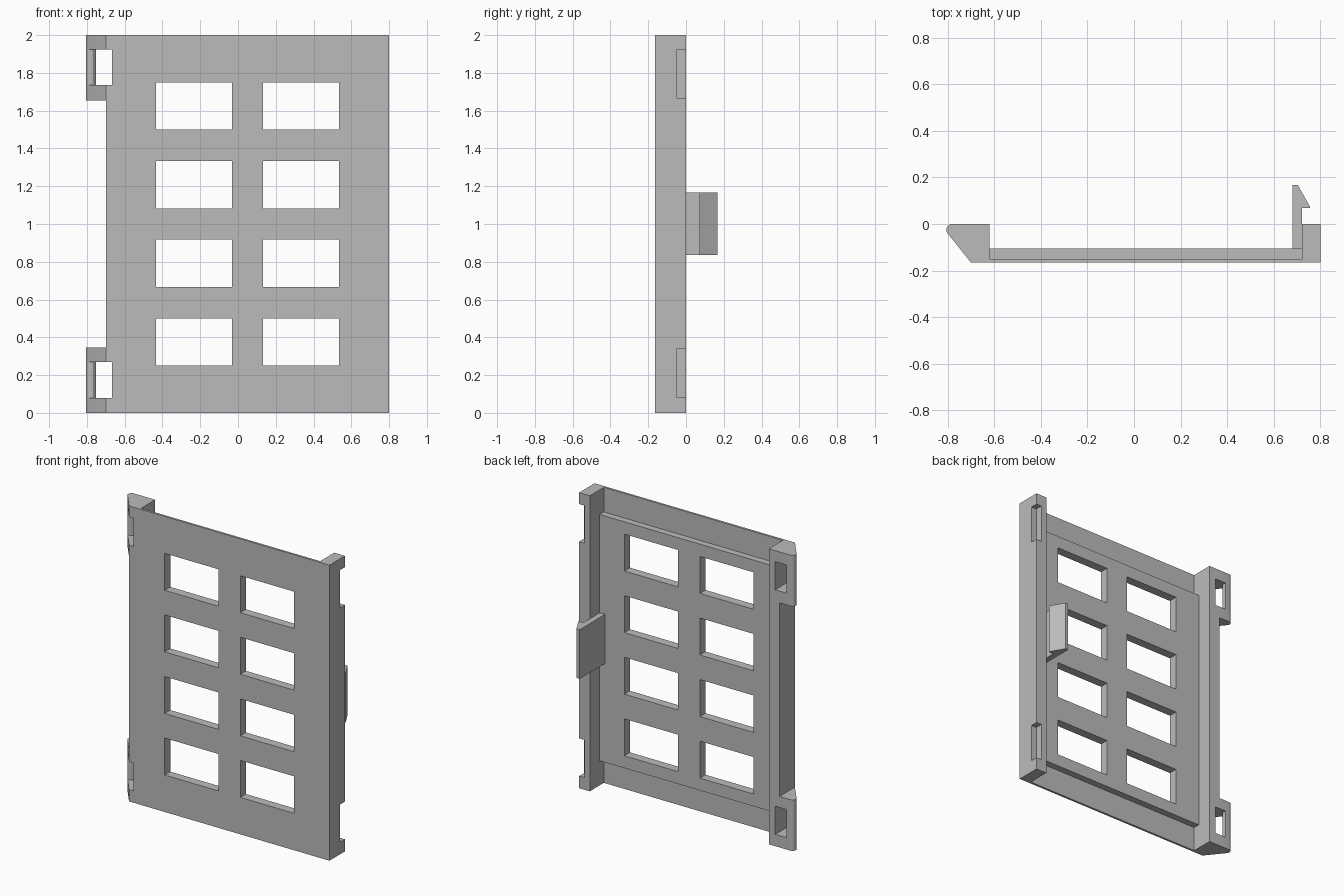
import bpy, bmesh, math

if "Cube" in bpy.data.objects:
    bpy.data.objects.remove(bpy.data.objects["Cube"], do_unlink=True)

grey = bpy.data.materials.new("plain grey")
grey.use_nodes = True
COLOUR = (0.5, 0.5, 0.5, 1)
grey.diffuse_color = COLOUR
grey.node_tree.nodes["Principled BSDF"].inputs["Base Color"].default_value = COLOUR


def extrude(name, points, low, high, axis="z"):
    """Extrude an (x, y) profile along z, or a (y, z) profile along x."""
    bm = bmesh.new()
    place = (lambda a, b, t: (a, b, t)) if axis == "z" else (lambda a, b, t: (t, a, b))
    face = bm.faces.new([bm.verts.new(place(a, b, low)) for a, b in points])
    new = bmesh.ops.extrude_face_region(bm, geom=[face])["geom"]
    shift = place(0, 0, high - low)
    bmesh.ops.translate(bm, vec=shift, verts=[v for v in new if isinstance(v, bmesh.types.BMVert)])
    bmesh.ops.recalc_face_normals(bm, faces=bm.faces)
    mesh = bpy.data.meshes.new(name)
    bm.to_mesh(mesh)
    bm.free()
    mesh.materials.append(grey)
    obj = bpy.data.objects.new(name, mesh)
    bpy.context.collection.objects.link(obj)
    return obj


def box(name, x0, x1, y0, y1, z0, z1):
    return extrude(name, [(x0, y0), (x1, y0), (x1, y1), (x0, y1)], z0, z1)


def cut(obj, cutter):
    cutter.hide_render = True
    cutter.hide_set(True)
    mod = obj.modifiers.new("cut", "BOOLEAN")
    mod.operation = "DIFFERENCE"
    mod.solver = "EXACT"
    mod.object = cutter
    # Apply the cut and drop the helper
    graph = bpy.context.evaluated_depsgraph_get()
    mesh = bpy.data.meshes.new_from_object(obj.evaluated_get(graph))
    obj.modifiers.clear()
    obj.data = mesh
    bpy.data.objects.remove(cutter, do_unlink=True)


def arc(cx, cy, r, start, end, steps=8):
    angles = [math.radians(start + (end - start) * i / steps) for i in range(steps + 1)]
    return [(cx + r * math.cos(a), cy + r * math.sin(a)) for a in angles]


FRONT, LIP, PLATE = -0.165, -0.15, -0.105
MARGIN = 1 / 6

# Panel: thin at top and bottom, thicker between
panel = extrude("window_panel", [
    (FRONT, 0), (LIP, 0), (LIP, MARGIN), (PLATE, MARGIN),
    (PLATE, 2 - MARGIN), (LIP, 2 - MARGIN), (LIP, 2), (FRONT, 2)], -0.62, 0.72, "x")

# Two columns of four windows
for x in (-0.433, 0.133):
    for row in range(4):
        z = 0.25 + row * 2.5 * MARGIN
        cut(panel, box("window_cutter", x, x + 0.402, -0.3, 0.1, z, z + 0.25))

# Side bars
hinge_bar = box("hinge_bar", -0.70, -0.62, FRONT, 0, 0, 2)
latch_bar = box("latch_bar", 0.72, 0.80, FRONT, 0, 0, 2)
for z in (0.082, 1.668):
    cut(latch_bar, box("notch_cutter", 0.76, 0.9, -0.05, 0.1, z, z + 0.255))

# Hinges: two cheeks with a rounded pin between, over an open pocket
cheek = [(-0.70, 0)] + arc(-0.78, -0.025, 0.025, 90, 217) + [(-0.70, FRONT)]
pin = [(-0.752, 0)] + arc(-0.78, -0.025, 0.025, 90, 300) + [(-0.752, -0.03)]
for place, z in (("lower", 0), ("upper", 1.655)):
    cut(hinge_bar, box("pocket_cutter", -0.9, -0.668, -0.3, 0.1, z + 0.08, z + 0.27))
    parts = [extrude(place + "_hinge_bottom_cheek", cheek, z, z + 0.08),
             extrude(place + "_hinge_top_cheek", cheek, z + 0.27, z + 0.345),
             extrude(place + "_hinge_pin", pin, z + 0.08, z + 0.27)]
    for obj in parts:
        bpy.ops.object.select_all(action="DESELECT")
        obj.select_set(True)
        bpy.context.view_layer.objects.active = obj
        bpy.ops.object.shade_smooth_by_angle(angle=math.radians(30))

# Snap latch with a hooked tip
extrude("snap_latch", [
    (0.68, PLATE), (0.72, PLATE), (0.72, 0.068), (0.755, 0.068), (0.755, 0.075),
    (0.703, 0.167), (0.68, 0.167)], 0.835, 1.168)
